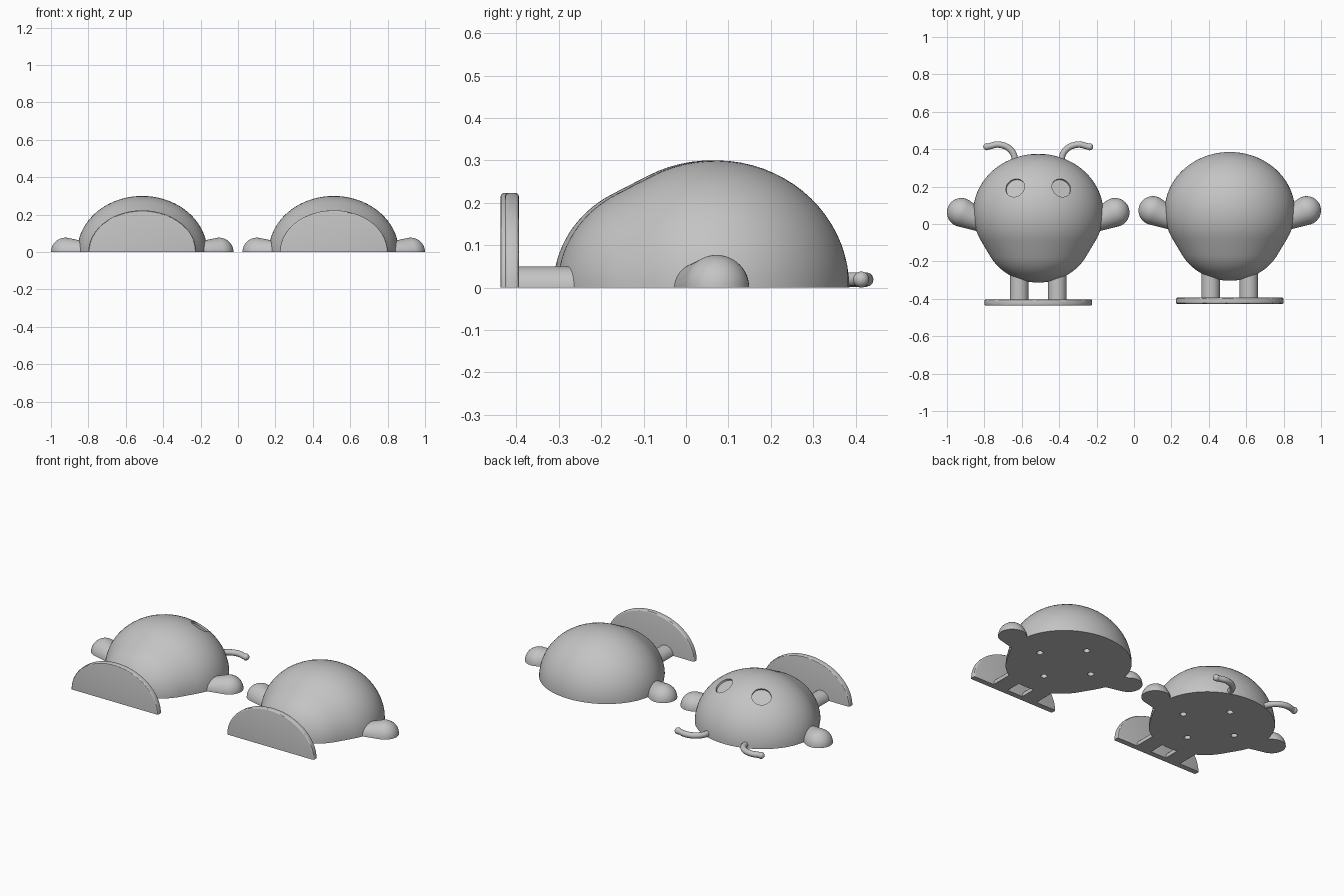
import bpy, bmesh, math
from mathutils import Vector, Matrix

if "Cube" in bpy.data.objects:
    bpy.data.objects.remove(bpy.data.objects["Cube"])

grey = bpy.data.materials.new("plain grey")
grey.diffuse_color = (0.55, 0.55, 0.55, 1)
grey.use_nodes = True
grey.node_tree.nodes["Principled BSDF"].inputs["Base Color"].default_value = grey.diffuse_color


def finish(name, bm, angle=40):
    bmesh.ops.recalc_face_normals(bm, faces=bm.faces)
    me = bpy.data.meshes.new(name)
    bm.to_mesh(me)
    bm.free()
    ob = bpy.data.objects.new(name, me)
    bpy.context.collection.objects.link(ob)
    me.materials.append(grey)
    bpy.ops.object.select_all(action='DESELECT')
    ob.select_set(True)
    bpy.context.view_layer.objects.active = ob
    bpy.ops.object.shade_smooth_by_angle(angle=math.radians(angle))
    return ob


def cylinder(bm, centre, axis, radius, depth):
    rot = Vector(axis).to_track_quat('Z', 'Y').to_matrix().to_4x4()
    bmesh.ops.create_cone(bm, cap_ends=True, segments=32, radius1=radius, radius2=radius,
                          depth=depth, matrix=Matrix.Translation(centre) @ rot)


def half_prism(name, cx, y0, y1, rx, rz, bevel=0.0, n=48):
    # half-ellipse outline standing on the ground, extruded along y
    bm = bmesh.new()
    pts = [(cx + rx * math.cos(math.pi * i / n), y0, rz * math.sin(math.pi * i / n))
           for i in range(n + 1)]
    face = bm.faces.new([bm.verts.new(p) for p in pts])
    ext = bmesh.ops.extrude_face_region(bm, geom=[face])
    bmesh.ops.translate(bm, vec=(0, y1 - y0, 0),
                        verts=[v for v in ext['geom'] if isinstance(v, bmesh.types.BMVert)])
    if bevel:
        rim = [e for e in bm.edges
               if abs(e.verts[0].co.y - e.verts[1].co.y) < 1e-5
               and max(v.co.z for v in e.verts) > 1e-4]
        bmesh.ops.bevel(bm, geom=rim, offset=bevel, segments=3, profile=0.5, affect='EDGES')
        for v in bm.verts:
            v.co.z = max(v.co.z, 0)
    return finish(name, bm, 30)


def body(name, cx, dy, eyes):
    # big rounded end and smaller rounded end joined by a tangent cone
    turn = math.radians(118.5)
    prof = []
    for i in range(25):
        t = turn * i / 24
        prof.append((0.06 + 0.315 * math.cos(t), 0.30 * math.sin(t)))
    for i in range(17):
        t = turn + (math.pi - turn) * i / 16
        prof.append((-0.05 + 0.263 * math.cos(t), 0.25 * math.sin(t)))
    bm = bmesh.new()
    n = 48
    rings = []
    for y, r in prof:
        if r < 1e-4:
            rings.append([bm.verts.new((cx, y + dy, 0))] * (n + 1))
        else:
            rings.append([bm.verts.new((cx + 1.16 * r * math.cos(math.pi * j / n), y + dy,
                                        r * math.sin(math.pi * j / n) if j < n else 0))
                          for j in range(n + 1)])
    for a, b in zip(rings, rings[1:]):
        for j in range(n):
            bm.faces.new(list(dict.fromkeys((a[j], a[j + 1], b[j + 1], b[j]))))
    # flat underside
    bm.faces.new([r[0] for r in rings] + [r[n] for r in rings[-2:0:-1]])
    ob = finish(name, bm)

    # peg holes in the underside and shallow eye recesses
    cut = bmesh.new()
    for x, y in ((0.18, 0), (-0.18, 0), (0, 0.18), (0, -0.18)):
        cylinder(cut, (cx + x, y + dy + 0.02, 0), (0, 0, 1), 0.018, 0.08)
    if eyes:
        for s in (-1, 1):
            normal = Vector((s * 1.03, 1.36, 2.77)).normalized()
            spot = Vector((cx + s * 0.125, 0.195 + dy, 0.249))
            cylinder(cut, spot + normal * 0.035, normal, 0.053, 0.10)
    cutter = finish(name + "_cutter", cut)
    cutter.hide_render = True
    bpy.context.view_layer.objects.active = ob
    mod = ob.modifiers.new("recesses", 'BOOLEAN')
    mod.operation = 'DIFFERENCE'
    mod.solver = 'EXACT'
    mod.object = cutter
    # cut before the smoothing step
    while ob.modifiers[0] != mod and len(ob.modifiers) > 1:
        ob.modifiers.move(len(ob.modifiers) - 1, 0)
        mod = ob.modifiers[0]
        break
    bpy.ops.object.modifier_apply(modifier="recesses")
    bpy.data.objects.remove(cutter)
    ob.select_set(True)
    bpy.ops.object.shade_smooth_by_angle(angle=math.radians(30))


def arm(name, cx, dy, s):
    # hull of a large hand ball and a smaller shoulder ball, flat below
    bm = bmesh.new()
    for x, y, r in ((0.411, 0.062, 0.077), (0.27, -0.003, 0.048)):
        bmesh.ops.create_uvsphere(bm, u_segments=40, v_segments=24, radius=r,
                                  matrix=Matrix.Translation((cx + s * x, y + dy, 0)))
    low = [v for v in bm.verts if v.co.z < -1e-4]
    bmesh.ops.delete(bm, geom=low, context='VERTS')
    bmesh.ops.delete(bm, geom=list(bm.faces) + list(bm.edges), context='EDGES_FACES')
    hull = bmesh.ops.convex_hull(bm, input=list(bm.verts))
    spare = [v for v in bm.verts if not v.link_faces]
    bmesh.ops.delete(bm, geom=spare, context='VERTS')
    finish(name, bm)


def antenna(name, cx, s):
    # curled tube with a round tip
    cu = bpy.data.curves.new(name, 'CURVE')
    cu.dimensions = '3D'
    cu.bevel_depth = 0.017
    cu.bevel_resolution = 4
    cu.use_fill_caps = True
    sp = cu.splines.new('BEZIER')
    pts = [(0.118, 0.32), (0.142, 0.39), (0.205, 0.424), (0.273, 0.413)]
    sp.bezier_points.add(len(pts) - 1)
    for bp, (x, y) in zip(sp.bezier_points, pts):
        bp.co = (cx + s * x, y, 0.019)
        bp.handle_left_type = bp.handle_right_type = 'AUTO'
    ob = bpy.data.objects.new(name, cu)
    bpy.context.collection.objects.link(ob)
    cu.materials.append(grey)
    bm = bmesh.new()
    bmesh.ops.create_uvsphere(bm, u_segments=24, v_segments=12, radius=0.019,
                              matrix=Matrix.Translation((cx + s * 0.275, 0.413, 0.019)))
    finish(name + "_tip", bm)


# two half figures side by side; the first has eyes and antennae
for label, cx, dy, face in (("left", -0.512, 0.0, True), ("right", 0.512, 0.01, False)):
    body(label + "_body", cx, dy, face)
    half_prism(label + "_foot_plate", cx, -0.437 + dy, -0.404 + dy, 0.288, 0.223, 0.008)
    for side, s in (("a", -1), ("b", 1)):
        half_prism(f"{label}_leg_{side}", cx + s * 0.102, -0.41 + dy, -0.22 + dy, 0.05, 0.05, n=24)
        arm(f"{label}_arm_{side}", cx, dy, s)
        if face:
            antenna(f"{label}_antenna_{side}", cx, s)
